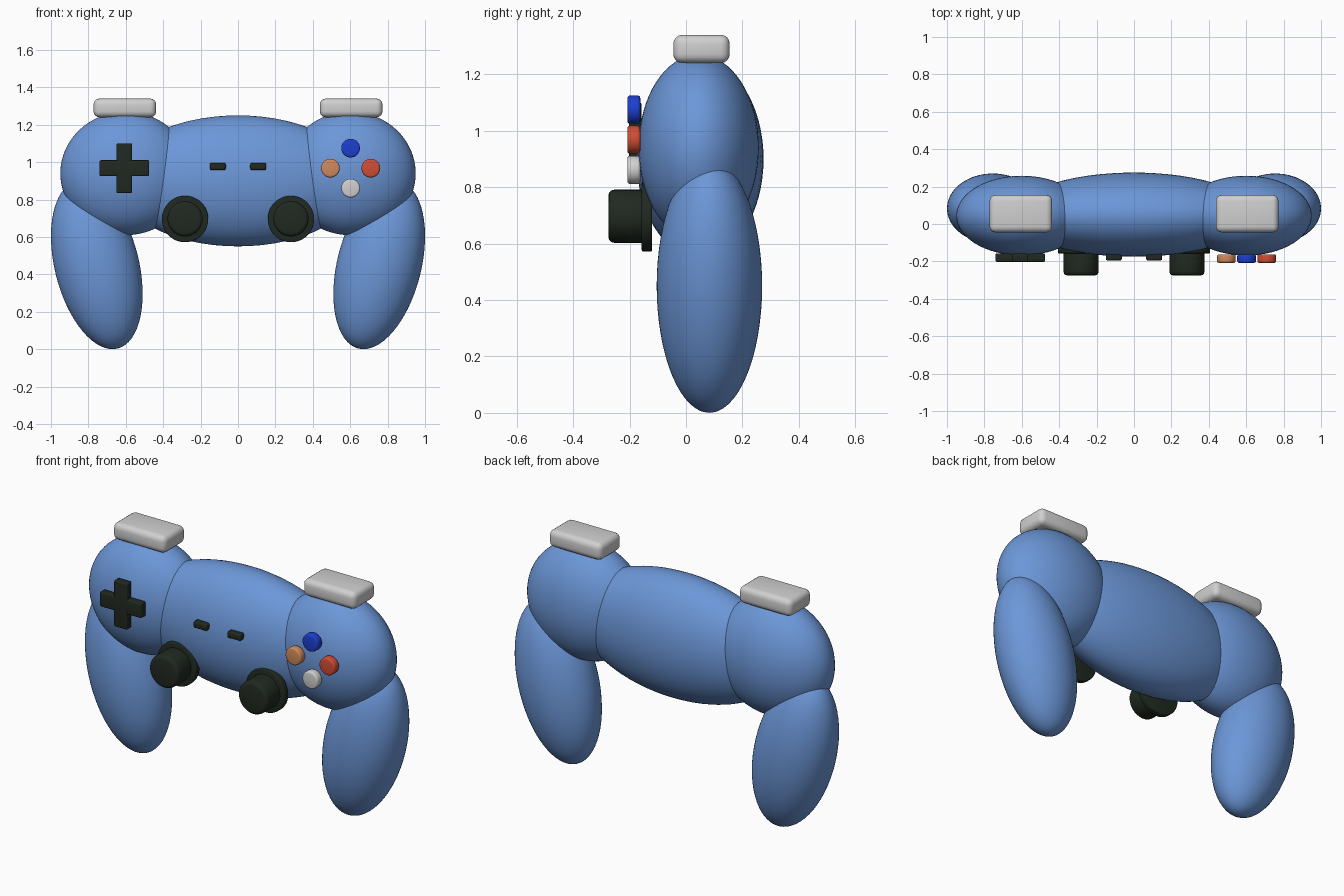
import bpy
import math
from mathutils import Matrix

cube = bpy.data.objects.get("Cube")
if cube:
    bpy.data.objects.remove(cube, do_unlink=True)


def material(name, rgb):
    m = bpy.data.materials.new(name)
    m.use_nodes = True
    m.diffuse_color = (*rgb, 1)
    m.node_tree.nodes["Principled BSDF"].inputs["Base Color"].default_value = (*rgb, 1)
    return m


shell = material("shell blue", (0.15, 0.31, 0.69))
black = material("black green", (0.015, 0.022, 0.015))
grey = material("light grey", (0.63, 0.63, 0.63))
red = material("red", (0.63, 0.075, 0.035))
blue = material("deep blue", (0.012, 0.05, 0.63))
orange = material("orange", (0.63, 0.25, 0.11))


def finish(name, mat, bevel=0, segments=3):
    ob = bpy.context.object
    ob.name = name
    ob.data.materials.append(mat)
    bpy.ops.object.transform_apply(location=False, rotation=True, scale=True)
    if bevel:
        mod = ob.modifiers.new("Rounded edges", "BEVEL")
        mod.width = bevel
        mod.segments = segments
        mod.limit_method = "ANGLE"
        bpy.ops.object.modifier_apply(modifier=mod.name)
    bpy.ops.object.shade_smooth_by_angle(angle=math.radians(40))
    return ob


def ellipsoid(name, centre, radii, tilt=0):
    bpy.ops.mesh.primitive_uv_sphere_add(segments=64, ring_count=32, radius=1,
                                         location=centre, rotation=(0, tilt, 0))
    bpy.context.object.scale = radii
    return finish(name, shell)


def block(name, centre, size, mat, bevel, segments=4):
    bpy.ops.mesh.primitive_cube_add(size=1, location=centre)
    bpy.context.object.scale = size
    return finish(name, mat, bevel, segments)


def disc(name, x, z, radius, front, back, mat, bevel):
    # Cylinder whose axis runs from front to back
    bpy.ops.mesh.primitive_cylinder_add(vertices=48, radius=radius, depth=back - front,
                                        location=(x, (front + back) / 2, z),
                                        rotation=(math.pi / 2, 0, 0))
    return finish(name, mat, bevel)


# Central body
ellipsoid("body", (0, 0.05, 0.9), (0.65, 0.225, 0.35))

# Paired parts
for side, s in (("left", 1), ("right", -1)):
    ellipsoid(side + "_lobe", (s * 0.6, 0.045, 0.94), (0.35, 0.213, 0.33))
    ellipsoid(side + "_grip", (s * 0.755, 0.083, 0.45), (0.225, 0.187, 0.46),
              s * math.radians(14))
    block(side + "_shoulder_button", (s * 0.605, 0.055, 1.29), (0.335, 0.2, 0.1), grey, 0.032)
    block(side + "_menu_button", (s * 0.108, -0.17, 0.977), (0.086, 0.05, 0.038), black, 0.01)
    disc(side + "_stick_base", s * 0.283, 0.696, 0.124, -0.157, -0.12, black, 0.006)
    disc(side + "_stick", s * 0.283, 0.697, 0.094, -0.275, -0.12, black, 0.02)

# Direction pad: two crossed bars
block("direction_pad_bar", (-0.608, -0.18, 0.968), (0.266, 0.044, 0.085), black, 0.008)
block("direction_pad_post", (-0.608, -0.18, 0.968), (0.085, 0.044, 0.266), black, 0.008)

# Action buttons
for place, x, z, mat in (("top", 0.602, 1.075, blue), ("outer", 0.71, 0.968, red),
                         ("inner", 0.494, 0.968, orange), ("bottom", 0.602, 0.861, grey)):
    disc(place + "_action_button", x, z, 0.05, -0.208, -0.162, mat, 0.01)
